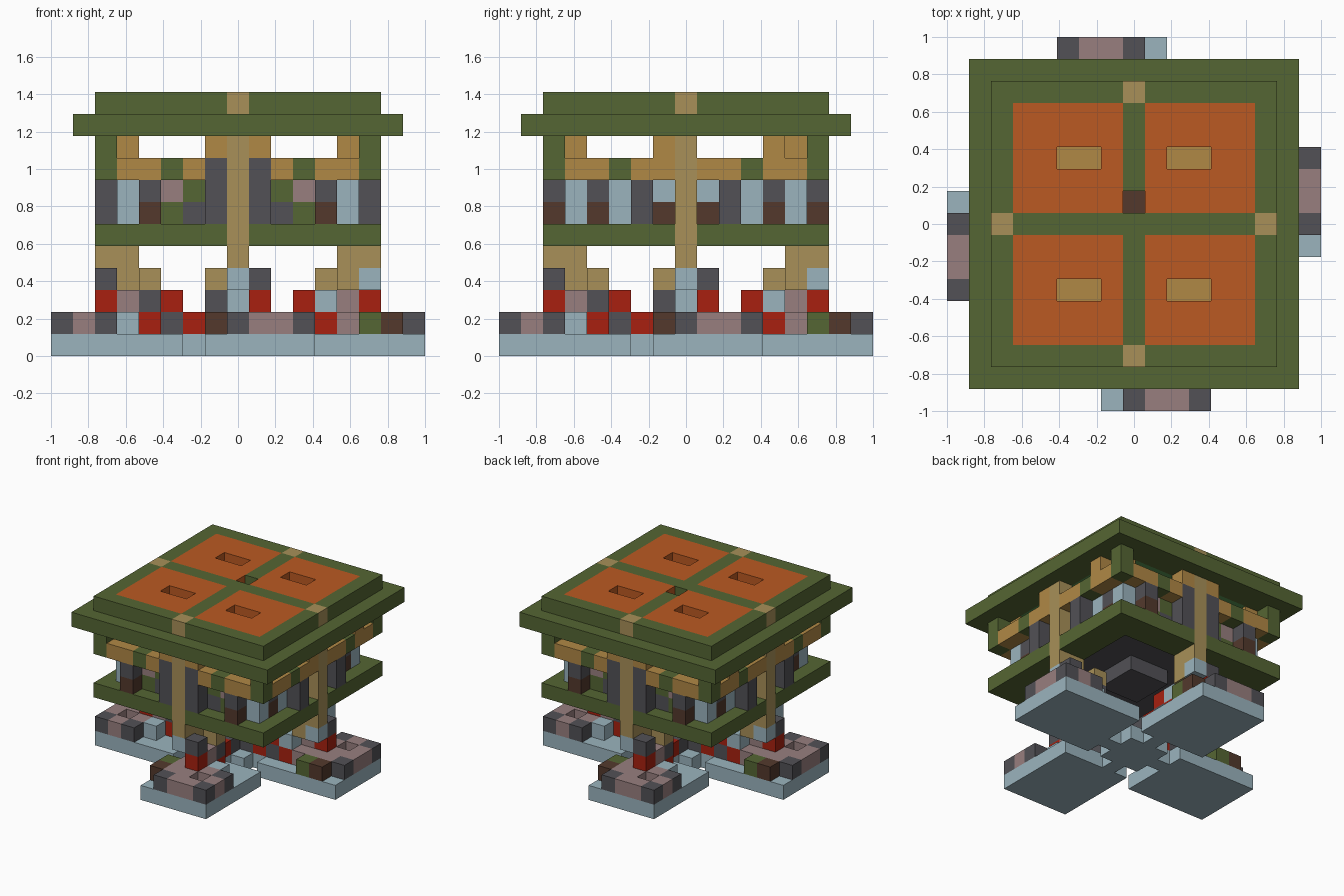
import bpy
import bmesh
from mathutils import Vector

if "Cube" in bpy.data.objects:
    bpy.data.objects.remove(bpy.data.objects["Cube"])

U = 2 / 17  # edge of one block

# Letter used in the block patterns -> colour name and sRGB value
PALETTE = {
    "L": ("pale_blue", (155, 180, 190)),
    "G": ("dark_grey", (82, 81, 86)),
    "M": ("mauve", (152, 127, 127)),
    "R": ("red", (168, 32, 16)),
    "B": ("brown", (83, 57, 44)),
    "V": ("olive", (85, 102, 51)),
    "Y": ("ochre", (176, 136, 69)),
    "T": ("tan", (168, 144, 88)),
    "N": ("orange", (187, 90, 34)),
    "E": ("green", (88, 148, 84)),
}


def linear(c):
    c /= 255
    return c / 12.92 if c <= 0.04045 else ((c + 0.055) / 1.055) ** 2.4


materials = {}
for letter, (name, rgb) in PALETTE.items():
    mat = bpy.data.materials.new(name)
    colour = (*[linear(c) for c in rgb], 1)
    mat.use_nodes = True
    mat.diffuse_color = colour
    bsdf = next(n for n in mat.node_tree.nodes if n.type == "BSDF_PRINCIPLED")
    bsdf.inputs["Base Color"].default_value = colour
    materials[letter] = mat

blocks = {}  # (x, y, layer) -> (part, letter)


def put(part, letter, x, y, z):
    blocks[x, y, z] = (part, letter)


def box(part, letter, xs, ys, z):
    for x in range(xs[0], xs[1] + 1):
        for y in range(ys[0], ys[1] + 1):
            put(part, letter, x, y, z)


def spin(part, letter, x, y, z):
    """Place a block on all four sides, a quarter turn apart."""
    for side in ("front", "right", "back", "left"):
        put(side + "_" + part, letter, x, y, z)
        x, y = -y, x


# Foot plates in a pinwheel, joined by a hub
for x in range(-1, 4):
    for y in range(-8, -2):
        spin("foot_plate", "L", x, y, 0)
box("hub", "L", (-1, 1), (-1, 1), 0)
for x, y in ((0, 2), (0, -2), (2, 0), (-2, 0)):
    put("hub", "L", x, y, 0)
put("hub", "G", 0, 0, 1)

# Blocks on each foot: rows run from the outer edge inward, from x = -1
FOOT = {
    1: [".GMMG", "BMM.M", "VMRMG", ".MML.", ".RR..", ".G...", ".R...", ".G..."],
    2: ["", "", "..R", "..M", ".LG", ".R"],
    3: ["", "", ".LG", ".T", "..T"],
    4: ["", "", ".T", ".T"],
}
for z, rows in FOOT.items():
    for r, row in enumerate(rows):
        for c, letter in enumerate(row):
            if letter != ".":
                spin("foot_blocks", letter, c - 1, r - 8, z)

# Frame under the walls, and the floor inside
box("lower_frame", "V", (-6, 6), (-6, 6), 5)
for x in range(-4, 5):
    for y in range(-4, 5):
        del blocks[x, y, 5]
box("floor", "G", (-4, 4), (-4, 4), 6)
box("floor", "G", (-1, 1), (-1, 1), 5)

# Walls, top row first; lower case blocks stand one step further in
FRONT = ["Vy...YTY...yV", "VYYVYGTGYVYYV", ".lGmvGTGvmGl.", ".lBvgGTGgvBl."]
SIDE = ["Vy...YT...YyV", "VYYVYYTYYVYYV", ".lglGlTlGlgl.", ".lblGbTbGlbl."]
for sign, front, side in ((-1, "front_wall", "left_wall"), (1, "back_wall", "right_wall")):
    for part, rows in ((front, FRONT), (side, SIDE)):
        for r, row in enumerate(rows):
            for c, letter in enumerate(row):
                if letter == ".":
                    continue
                depth = sign * (6 if letter.isupper() else 5)
                at = (c - 6, depth) if part == front else (depth, c - 6)
                put(part, letter.upper(), *at, 9 - r)

# Roof: wide rim, green ceiling, upper slab with four orange panels
box("roof_rim", "V", (-7, 7), (-7, 7), 10)
box("ceiling", "E", (-5, 5), (-5, 5), 10)
box("roof_top", "V", (-6, 6), (-6, 6), 11)
for xs in ((-5, -1), (1, 5)):
    for ys in ((-5, -1), (1, 5)):
        box("roof_top", "N", xs, ys, 11)

# Wells sunk into the roof
for sx in (-1, 1):
    for sy in (-1, 1):
        for x in (2, 3):
            del blocks[sx * x, sy * 3, 11]
            put("ceiling", "Y", sx * x, sy * 3, 10)
del blocks[0, 1, 11]
put("ceiling", "B", 0, 1, 10)

# Posts run through the frame and the roof
for z in range(4, 12):
    if z != 10:
        spin("post", "T", 0, -6, z)


def build(part):
    """Mesh the outer faces of one part's blocks."""
    cells = {p: v[1] for p, v in blocks.items() if v[0] == part}
    letters = sorted(set(cells.values()))
    mesh = bpy.data.meshes.new(part)
    for letter in letters:
        mesh.materials.append(materials[letter])
    bm = bmesh.new()
    for p, letter in cells.items():
        for axis in range(3):
            for sign in (-1, 1):
                n = Vector((0, 0, 0))
                n[axis] = sign
                if tuple(int(a + b) for a, b in zip(p, n)) in blocks:
                    continue
                a = Vector((0, 0, 0))
                a[(axis + 1) % 3] = 0.5
                b = n.cross(a)
                mid = Vector(p) + Vector((0, 0, 0.5)) + n / 2
                corners = (mid + a + b, mid - a + b, mid - a - b, mid + a - b)
                face = bm.faces.new([bm.verts.new(v * U) for v in corners])
                face.material_index = letters.index(letter)
    bmesh.ops.remove_doubles(bm, verts=bm.verts, dist=U / 100)
    bm.to_mesh(mesh)
    bm.free()
    bpy.context.collection.objects.link(bpy.data.objects.new(part, mesh))


for part in sorted({v[0] for v in blocks.values()}):
    build(part)
